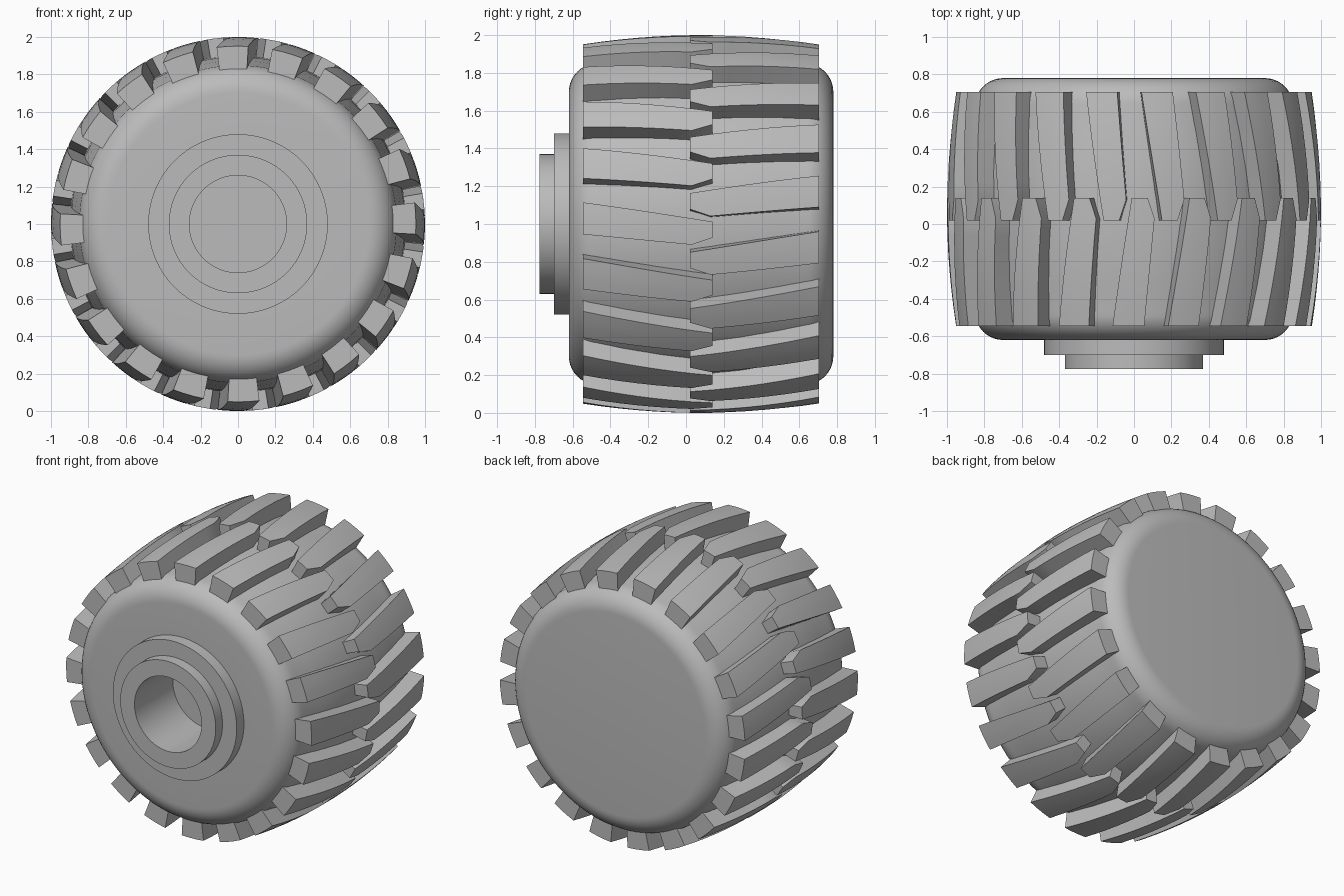
import bpy, bmesh
from math import sin, cos, pi, radians

if "Cube" in bpy.data.objects:
    bpy.data.objects.remove(bpy.data.objects["Cube"], do_unlink=True)

MID = 0.08        # middle of the tyre along its axle (y)
AXLE_Z = 1.0
LUGS = 20

grey = bpy.data.materials.new("rubber grey")
grey.use_nodes = True
GREY = (0.5, 0.5, 0.5, 1)
grey.diffuse_color = GREY
grey.node_tree.nodes["Principled BSDF"].inputs["Base Color"].default_value = GREY


def finish(name, bm, angle):
    bmesh.ops.remove_doubles(bm, verts=bm.verts, dist=0.0005)
    bmesh.ops.recalc_face_normals(bm, faces=bm.faces)
    mesh = bpy.data.meshes.new(name)
    bm.to_mesh(mesh)
    bm.free()
    mesh.materials.append(grey)
    obj = bpy.data.objects.new(name, mesh)
    obj.location.z = AXLE_Z
    bpy.context.collection.objects.link(obj)
    bpy.ops.object.select_all(action='DESELECT')
    obj.select_set(True)
    bpy.context.view_layer.objects.active = obj
    bpy.ops.object.shade_smooth_by_angle(angle=radians(angle))
    return obj


def lathe(name, profile, steps=96):
    """Spin (radius, y) points around the axle."""
    bm = bmesh.new()
    verts = [bm.verts.new((r, y, 0)) for r, y in profile]
    edges = [bm.edges.new(pair) for pair in zip(verts, verts[1:])]
    bmesh.ops.spin(bm, geom=verts + edges, cent=(0, 0, 0), axis=(0, 1, 0),
                   angle=2 * pi, steps=steps, use_duplicate=False)
    return finish(name, bm, 35)


# Tyre body: flat sides, rounded shoulders, slightly crowned tread face
HALF, FILLET, SIDE_R = 0.70, 0.15, 0.70
shoulder = [(SIDE_R + FILLET * sin(a), HALF - FILLET * (1 - cos(a)))
            for a in (i * pi / 20 for i in range(11))]
crown = [(0.85 + 0.05 * (1 - (y / 0.55) ** 2), y)
         for y in (0.4, 0.2, 0, -0.2, -0.4)]
front = [(r, -y) for r, y in reversed(shoulder)]
outline = [(0, HALF)] + shoulder + crown + front + [(0.4, -HALF), (0.4, -0.3), (0, -0.3)]
lathe("tyre_body", [(r, y + MID) for r, y in outline])

# Stepped hub with a blind axle hole
lathe("hub", [(0, -0.35), (0.26, -0.35), (0.26, -0.775), (0.37, -0.775),
              (0.37, -0.70), (0.48, -0.70), (0.48, -0.61), (0.35, -0.61),
              (0.35, -0.30), (0, -0.30)])


def lerp(a, b, t):
    return a + (b - a) * t


def lug_row(name, phase, side):
    """Ring of slanted lugs; each has one clipped corner at its inner end."""
    outer, corner, inner = -0.625, -0.05, 0.06
    ys = [lerp(outer, corner, i / 6) for i in range(7)] + [inner]
    bm = bmesh.new()
    for k in range(LUGS):
        base = phase + k * 360 / LUGS
        loops = []
        for y in ys:
            high = lerp(5.1, -1.1, (y - outer) / (inner - outer))
            low = lerp(-5.1, -8.1, (y - outer) / (corner - outer))
            if y == inner:
                low = -6.0
            top_r = 1.0 - 0.125 * y * y
            ring = [(lerp(low, high, i / 3), top_r) for i in range(4)]
            ring += [(high, 0.8), (low, 0.8)]
            loops.append([bm.verts.new((r * cos(radians(base + a)), MID + side * y,
                                        r * sin(radians(base + a)))) for a, r in ring])
        for a, b in zip(loops, loops[1:]):
            for i in range(6):
                j = (i + 1) % 6
                bm.faces.new((a[i], a[j], b[j], b[i]))
        bm.faces.new(loops[0])
        bm.faces.new(loops[-1])
    finish(name, bm, 25)


# Two mirrored, staggered rows of tread lugs
lug_row("front_tread_lugs", 1.8, 1)
lug_row("back_tread_lugs", 10.5, -1)
